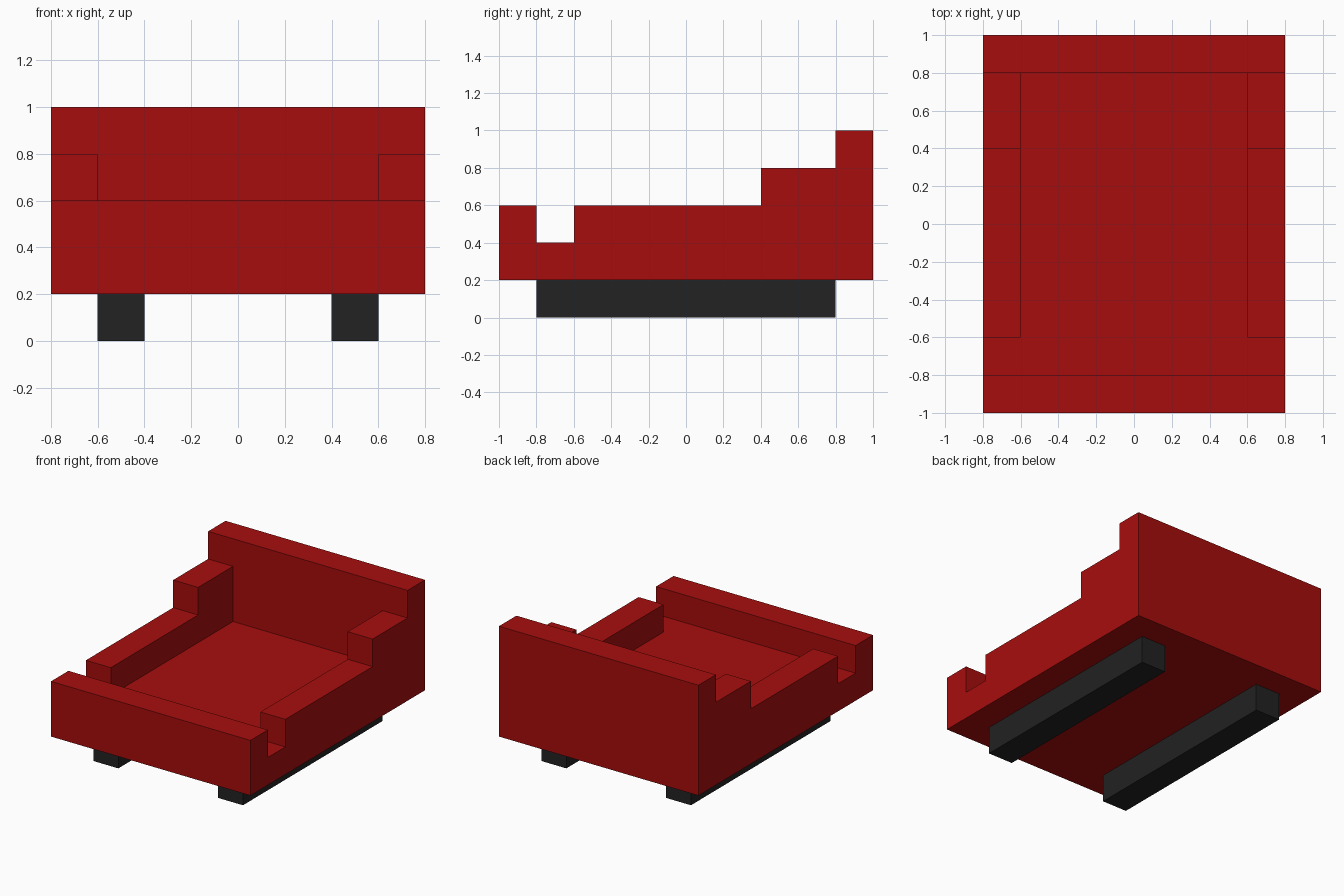
import bpy
import bmesh

cube = bpy.data.objects.get("Cube")
if cube:
    bpy.data.objects.remove(cube, do_unlink=True)


def make_material(name, rgb):
    mat = bpy.data.materials.new(name)
    mat.use_nodes = True
    mat.diffuse_color = (*rgb, 1)
    mat.node_tree.nodes["Principled BSDF"].inputs["Base Color"].default_value = (*rgb, 1)
    return mat


def make_object(name, bm, mat):
    bmesh.ops.recalc_face_normals(bm, faces=bm.faces[:])
    mesh = bpy.data.meshes.new(name)
    bm.to_mesh(mesh)
    bm.free()
    mesh.materials.append(mat)
    obj = bpy.data.objects.new(name, mesh)
    bpy.context.collection.objects.link(obj)
    return obj


red = make_material("red paint", (0.39, 0.004, 0.004))
black = make_material("black runner", (0.016, 0.016, 0.016))

# Open body: a plan of cells, raised in steps to form floor, walls and side rails
XS = [-0.8, -0.6, 0.6, 0.8]
YS = [-1.0, -0.8, -0.6, 0.4, 0.8, 1.0]
BASE, STEP = 0.2, 0.2


def height(x, y):
    if y > 0.8:
        return 1.0                      # back wall
    if y < -0.8:
        return 0.6                      # front wall
    if abs(x) < 0.6 or y < -0.6:
        return 0.4                      # floor and side notches
    return 0.8 if y > 0.4 else 0.6      # stepped side rails


bm = bmesh.new()
grid = [[bm.verts.new((x, y, BASE)) for x in XS] for y in YS]
top = [bm.faces.new((grid[j][i], grid[j][i + 1], grid[j + 1][i + 1], grid[j + 1][i]))
       for j in range(len(YS) - 1) for i in range(len(XS) - 1)]

level = BASE
while top:
    geom = bmesh.ops.extrude_face_region(bm, geom=top)["geom"]
    bmesh.ops.translate(bm, vec=(0, 0, STEP),
                        verts=[v for v in geom if isinstance(v, bmesh.types.BMVert)])
    level += STEP
    top = [f for f in geom if isinstance(f, bmesh.types.BMFace)
           and height(*f.calc_center_median().xy) > level + 0.01]

# Merge the flat cells into whole faces
bmesh.ops.recalc_face_normals(bm, faces=bm.faces[:])
bmesh.ops.dissolve_limit(bm, angle_limit=0.01, verts=bm.verts[:], edges=bm.edges[:])
make_object("body", bm, red)

# Two long runners underneath
for side, name in ((1, "left_runner"), (-1, "right_runner")):
    bm = bmesh.new()
    bmesh.ops.create_cube(bm, size=1)
    bmesh.ops.scale(bm, vec=(0.2, 1.6, BASE), verts=bm.verts[:])
    runner = make_object(name, bm, black)
    runner.location = (0.5 * side, 0, BASE / 2)
